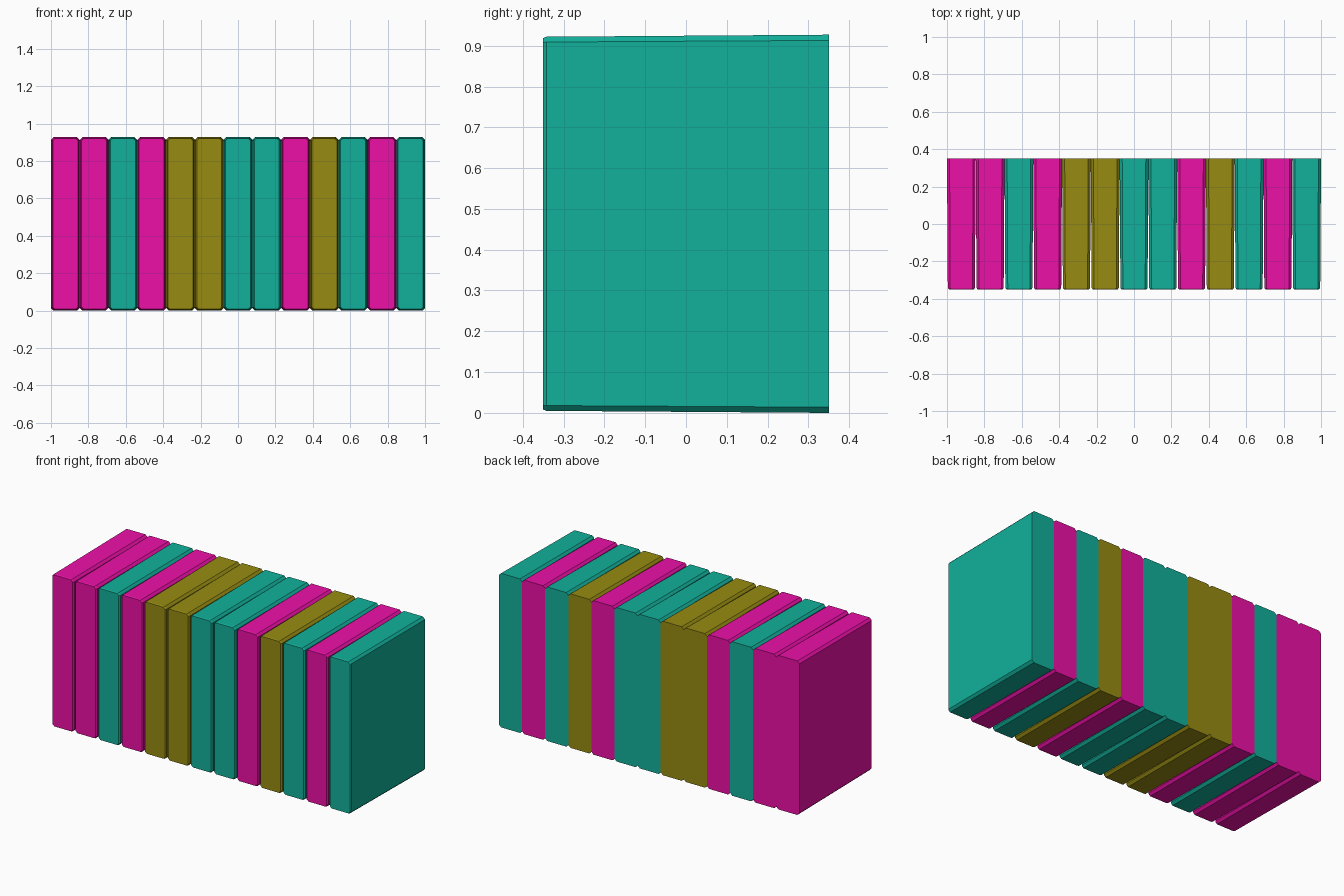
import bpy, bmesh

if "Cube" in bpy.data.objects:
    bpy.data.objects.remove(bpy.data.objects["Cube"])

COUNT = 13
PITCH = 2.0 / COUNT
MID_Z = 0.4635
ORDER = "PPTPOOTTPOTPT"
COLOURS = {
    "P": ("pink", (0.85, 0.005, 0.39, 1)),
    "T": ("teal", (0.006, 0.44, 0.33, 1)),
    "O": ("olive", (0.31, 0.26, 0.006, 1)),
}

materials = {}
for key, (name, colour) in COLOURS.items():
    materials[key] = bpy.data.materials.new(name)
    materials[key].diffuse_color = colour


def ring(bm, y, w, h, c):
    """Rectangle with cut corners, half width w and half height h."""
    quarter = [(w, h - c), (w - c, h)]
    pts = quarter + [(-x, z) for x, z in reversed(quarter)]
    pts += [(-x, -z) for x, z in pts]
    return [bm.verts.new((x, y, z)) for x, z in pts]


def book(name, x, mat):
    bm = bmesh.new()
    # narrow bevelled front, widening slightly to the flat back
    rings = [ring(bm, -0.35, 0.0665, 0.4555, 0.011),
             ring(bm, -0.342, 0.0725, 0.4585, 0.013),
             ring(bm, 0.35, PITCH / 2, MID_Z, 0.014)]
    for a, b in zip(rings, rings[1:]):
        for i in range(8):
            j = (i + 1) % 8
            bm.faces.new((a[i], a[j], b[j], b[i]))
    bm.faces.new(rings[0])
    bm.faces.new(rings[-1])
    bmesh.ops.recalc_face_normals(bm, faces=bm.faces)
    mesh = bpy.data.meshes.new(name)
    bm.to_mesh(mesh)
    bm.free()
    mesh.materials.append(mat)
    obj = bpy.data.objects.new(name, mesh)
    obj.location = (x, 0, MID_Z)
    bpy.context.collection.objects.link(obj)


# row of books, left to right
for i, key in enumerate(ORDER):
    book(f"book_{i + 1}", -1 + PITCH * (i + 0.5), materials[key])

for m in bpy.data.materials:
    if m.users and not m.is_grease_pencil:
        m.use_nodes = True
        m.node_tree.nodes["Principled BSDF"].inputs["Base Color"].default_value = m.diffuse_color
